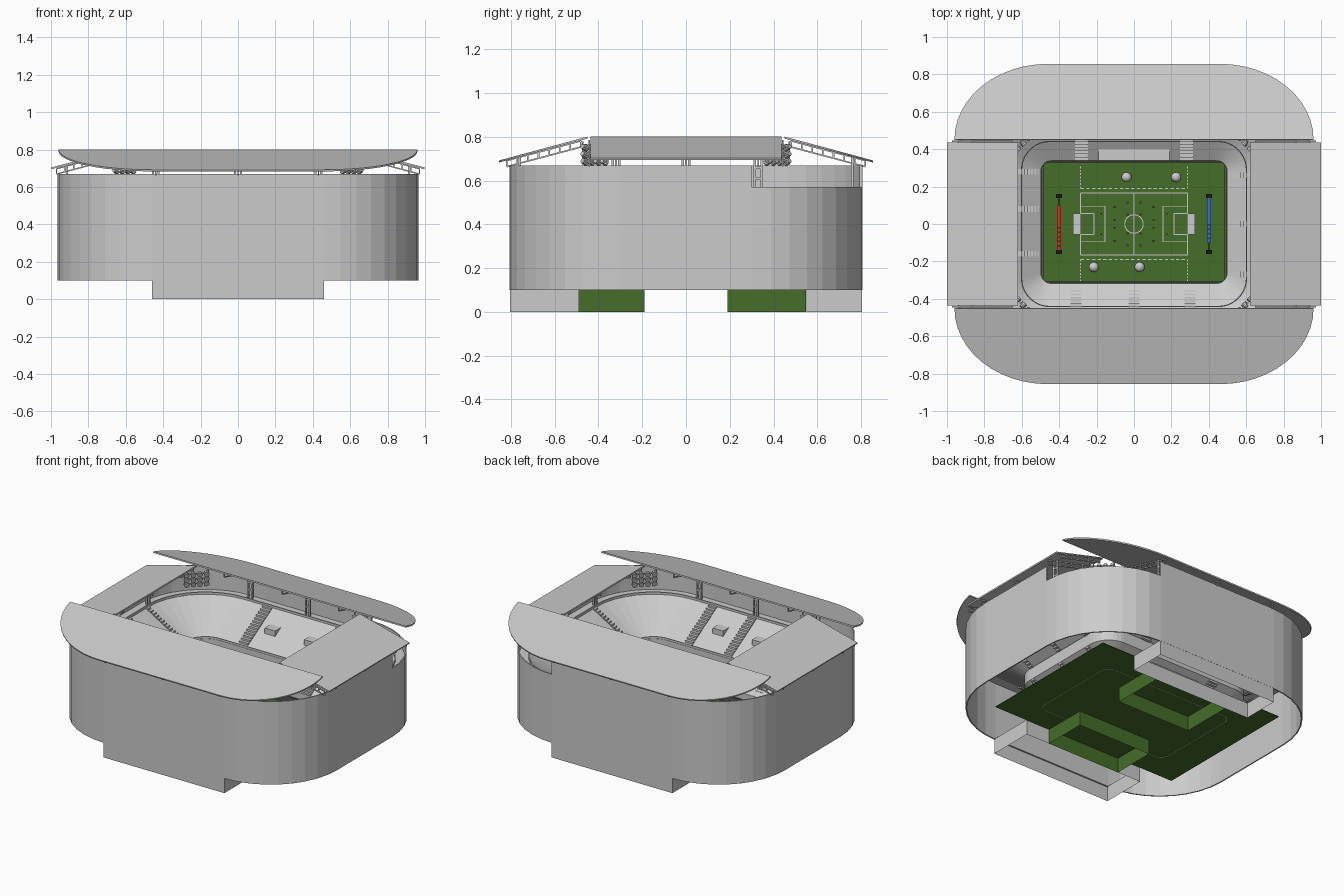
import bpy, bmesh, math
from mathutils import Vector, Matrix

if "Cube" in bpy.data.objects:
    bpy.data.objects.remove(bpy.data.objects["Cube"])


def material(name, r, g, b):
    m = bpy.data.materials.new(name)
    m.diffuse_color = (r, g, b, 1)
    m.use_nodes = True
    m.node_tree.nodes["Principled BSDF"].inputs["Base Color"].default_value = m.diffuse_color
    return m


GREEN = material("grass", 0.06, 0.155, 0.022)
WHITE = material("white", 0.6, 0.6, 0.6)
RED = material("red", 0.65, 0.03, 0.03)
BLUE = material("blue", 0.04, 0.16, 0.7)
BLACK = material("black", 0.01, 0.01, 0.01)
DARK = material("dark_grey", 0.09, 0.09, 0.09)


def mesh(name, verts, faces, mat=None, thick=0):
    me = bpy.data.meshes.new(name)
    me.from_pydata(verts, [], faces)
    ob = bpy.data.objects.new(name, me)
    bpy.context.collection.objects.link(ob)
    if mat:
        me.materials.append(mat)
    if thick:
        s = ob.modifiers.new("thickness", 'SOLIDIFY')
        s.thickness, s.offset = thick, 0
    return ob


def from_bm(name, bm, mat=None):
    ob = mesh(name, [], [], mat)
    bm.to_mesh(ob.data)
    bm.free()
    return ob


def boxes(name, items, mat=None):
    """Boxes given as (x0, x1, y0, y1, z0, z1)."""
    bm = bmesh.new()
    for x0, x1, y0, y1, z0, z1 in items:
        m = Matrix.Translation(((x0+x1)/2, (y0+y1)/2, (z0+z1)/2)) @ Matrix.Diagonal((x1-x0, y1-y0, z1-z0, 1))
        bmesh.ops.create_cube(bm, size=1, matrix=m)
    return from_bm(name, bm, mat)


def open_box(name, x0, x1, y0, y1, z0, z1, mat=None):
    """Four walls with no top or bottom."""
    v = [(x, y, z) for z in (z0, z1) for x, y in ((x0, y0), (x1, y0), (x1, y1), (x0, y1))]
    return mesh(name, v, [(i, (i+1) % 4, (i+1) % 4+4, i+4) for i in range(4)], mat)


def bars(name, items, w, mat=None):
    """Square bars between pairs of points."""
    bm = bmesh.new()
    for a, b in items:
        a, b = Vector(a), Vector(b)
        rot = (b-a).to_track_quat('Z', 'Y').to_matrix().to_4x4()
        bmesh.ops.create_cube(bm, size=1, matrix=Matrix.Translation((a+b)/2) @ rot @ Matrix.Diagonal((w, w, (b-a).length, 1)))
    return from_bm(name, bm, mat)


SEG = 9


def ring(hx, hy, r, z, cy=0):
    """Rounded rectangle, first corner is +x +y."""
    pts = []
    for i, (sx, sy) in enumerate(((1, 1), (-1, 1), (-1, -1), (1, -1))):
        for k in range(SEG+1):
            a = math.pi/2*(i+k/SEG)
            pts.append((sx*(hx-r)+r*math.cos(a), sy*(hy-r)+r*math.sin(a)+cy, z))
    return pts


def loft(name, rings, mat=None, thick=0, skip=None):
    n = len(rings[0])
    faces = [(j*n+i, j*n+(i+1) % n, (j+1)*n+(i+1) % n, (j+1)*n+i)
             for j in range(len(rings)-1) for i in range(n) if not (skip and skip(j, i))]
    return mesh(name, [p for r in rings for p in r], faces, mat, thick)


# Outer wall, lower at the back right corner
loft("outer_wall", [ring(.96, .80, .5, z) for z in (.10, .57, .67)], None, .008, lambda j, i: j == 1 and i < SEG)

# Open-bottomed entrance blocks and tall facades at the front and back
open_box("front_entrance", -.46, .46, -.805, -.49, 0, .105)
open_box("back_entrance", -.46, .46, .55, .805, 0, .105)
boxes("entrance_facades", [(-.46, .46, s*.80-.006, s*.80+.006, .10, .67) for s in (-1, 1)])

# Seating bowl: pitch wall, lower tier, balcony wall, upper tier, concourse
bowl = [(.50, .33, .06, .10), (.50, .33, .06, .19), (.60, .44, .15, .25), (.60, .44, .15, .33),
        (.89, .73, .43, .50), (.955, .795, .495, .50)]
loft("seating_bowl", [ring(hx, hy, r, z, .01 if hx < .55 else 0) for hx, hy, r, z in bowl], None, .004)
loft("pitch_fence", [ring(.49, .32, .02, z, .01) for z in (.105, .15)], DARK, .01)
loft("balcony_rail", [ring(.602, .442, .152, z) for z in (.33, .345)], None, .005)
loft("upper_rim", [ring(.89, .73, .43, z) for z in (.50, .515)], None, .008)

# Stairways following both tiers
stairs = []


def stairway(along_x, sign, c, w=.045):
    lo = .33 if along_x else .50
    mid = .44 if along_x else .60
    for d0, d1, z0, z1, n in ((lo+.01, mid, .19, .25, 6), (mid, mid+.29, .33, .50, 14)):
        for k in range(n):
            a, b = d0+(d1-d0)*k/n, d0+(d1-d0)*(k+1)/n
            z = z0+(z1-z0)*(k+1)/n
            a, b = sorted((sign*a, sign*b))
            stairs.append((c-w, c+w, a, b, z-.015, z+.002) if along_x else (a, b, c-w, c+w, z-.015, z+.002))


for x in (-.31, 0, .30):
    stairway(True, -1, x, .03)
for x in (-.28, .28):
    stairway(True, 1, x, .035)
for y in (.28, .08, -.16):
    stairway(False, -1, y, .015)
for y in (.26, 0, -.27):
    stairway(False, 1, y, .015)
boxes("stairs", stairs)

# Stand doorways and player tunnel
boxes("stand_doorways", [(x-.04, x+.04, s*.60-.04, s*.60+.04, .39, .44) for x in (-.15, .15) for s in (-1, 1)])
boxes("tunnel_roof", [(-.19, .19, .34, .40, .105, .23)])

# Pitch slab with open dugout walls beneath
Z0, Z1, t = .106, .108, .0025
boxes("pitch", [(-.715, .715, -.49, .55, .101, Z0)], GREEN)
open_box("front_dugout_walls", -.28, .28, -.489, -.19, 0, .103, GREEN)
open_box("back_dugout_walls", -.28, .28, .19, .549, 0, .103, GREEN)

# Pitch markings
lines = []


def frame(x0, x1, y0, y1):
    for x in (x0, x1):
        lines.append((x-t, x+t, y0, y1, Z0, Z1))
    for y in (y0, y1):
        lines.append((x0, x1, y-t, y+t, Z0, Z1))


frame(-.285, .285, -.165, .165)
lines.append((-t, t, -.165, .165, Z0, Z1))
for s in (-1, 1):
    for d, h in ((.155, .095), (.215, .055)):
        frame(*sorted((s*d, s*.285)), -h, h)
    for k in range(20):
        x = -.285+k*.03
        lines.append((x, min(x+.018, .285), s*.19-t, s*.19+t, Z0, Z1))
        if k < 7:
            for e in (-.285, .285):
                y0, y1 = sorted((s*(.19+k*.018), s*(.20+k*.018)))
                lines.append((e-t, e+t, y0, y1, Z0, Z1))
boxes("pitch_lines", lines, WHITE)
circle = [(r*math.cos(a*math.pi/16), r*math.sin(a*math.pi/16), Z1) for r in (.047, .052) for a in range(32)]
mesh("centre_circle", circle, [(i, (i+1) % 32, 32+(i+1) % 32, 32+i) for i in range(32)], WHITE)

# Goals, players, balls and side counters
boxes("goals", [(min(s*.285, s*.325), max(s*.285, s*.325), -.057, .057, Z0, .15) for s in (-1, 1)], WHITE)
spots = [(.035, .05), (.035, .115), (.105, .09), (.175, .055), (.105, .02)]
boxes("players", [(a*x-.005, a*x+.005, b*y-.005, b*y+.005, Z0, .128) for x, y in spots for a in (-1, 1) for b in (-1, 1)], DARK)
bm = bmesh.new()
for x, y in ((-.04, .25), (.225, .25), (-.215, -.23), (.03, -.23)):
    bmesh.ops.create_uvsphere(bm, u_segments=16, v_segments=10, radius=.027, matrix=Matrix.Translation((x, y, .132)))
for f in bm.faces:
    f.smooth = True
from_bm("balls", bm, WHITE)
for nm, x, off, mat in (("red", -.40, -.02, RED), ("blue", .40, .02, BLUE)):
    boxes(nm + "_counter", [(x-.011, x+.011, off-.12+k*.024, off-.098+k*.024, .12, .14) for k in range(10)], mat)
    boxes(nm + "_counter_stand", [(x-.016, x+.016, y-.01, y+.01, Z0, .145) for y in (-.15, .15)]
          + [(x-.003, x+.003, -.15, .15, .125, .133)], BLACK)

# Sloping roofs: rounded at the front and back, rectangular at the sides
arc = [(.46+.5*math.cos(k*math.pi/24), .45+.405*math.sin(k*math.pi/24)) for k in range(13)]
outline = arc + [(-x, y) for x, y in reversed(arc)]
for nm, s in (("front", -1), ("back", 1)):
    mesh(nm + "_roof", [(x, s*y, .797-(y-.45)*.27) for x, y in outline], [range(len(outline))], None, .009)
for nm, s in (("left", -1), ("right", 1)):
    mesh(nm + "_roof", [(s*x, y, z) for x, y, z in ((.62, -.437, .797), (.998, -.437, .70), (.998, .437, .70), (.62, .437, .797))],
         [(0, 1, 2, 3)], None, .009)

# Roof trusses with column pairs down to the concourse
members, columns = [], []


def truss(c, s, side, d0, d1, legs=True):
    def p(d, z, o=0):
        return (s*d, c+o, z) if side else (c+o, s*d, z)

    def top(d):
        return .79-(d-(.62 if side else .45))*.265
    members.append((p(d0, top(d0)), p(d1, top(d1))))
    members.append((p(d0, top(d0)-.028), p(d1, top(d1)-.028)))
    n = 7
    for k in range(n+1):
        d = d0+(d1-d0)*k/n
        members.append((p(d, top(d)), p(d, top(d)-.028)))
    if legs:
        e = .915 if side else .76
        for o in (-.015, .015):
            columns.append((p(e, .50, o), p(e, top(e), o)))
        for z in (.56, .61, .66):
            columns.append((p(e, z, -.015), p(e, z, .015)))


for s in (-1, 1):
    for x in (-.44, 0, .43):
        truss(x, s, False, .48, .82)
    for y in (-.32, 0, .33):
        truss(y, s, True, .65, .97)
    for y in (-.443, .443):
        truss(y, s, True, .65, .97, False)
bars("roof_trusses", members, .007)
bars("roof_columns", columns, .011)

# Floodlight clusters in the four corners, facing the pitch
bm, frames = bmesh.new(), []
for sx in (-1, 1):
    for sy in (-1, 1):
        c = Vector((sx*.61, sy*.42, .72))
        u = Vector((sx, -sy, 0)).normalized()
        rot = Vector((-sx, -sy, -.4)).to_track_quat('Z', 'Y').to_matrix().to_4x4()
        for r in range(3):
            z = Vector((0, 0, (r-1)*.033))
            frames.append((c+z-u*.08, c+z+u*.08))
            for k in range(4):
                bmesh.ops.create_cone(bm, cap_ends=True, segments=10, radius1=.011, radius2=.018, depth=.028,
                                      matrix=Matrix.Translation(c+z+u*(k-1.5)*.042) @ rot)
        for k in (-1, 1):
            frames.append((c+u*k*.075-Vector((0, 0, .045)), c+u*k*.075+Vector((0, 0, .06))))
from_bm("floodlights", bm)
bars("floodlight_frames", frames, .007)
